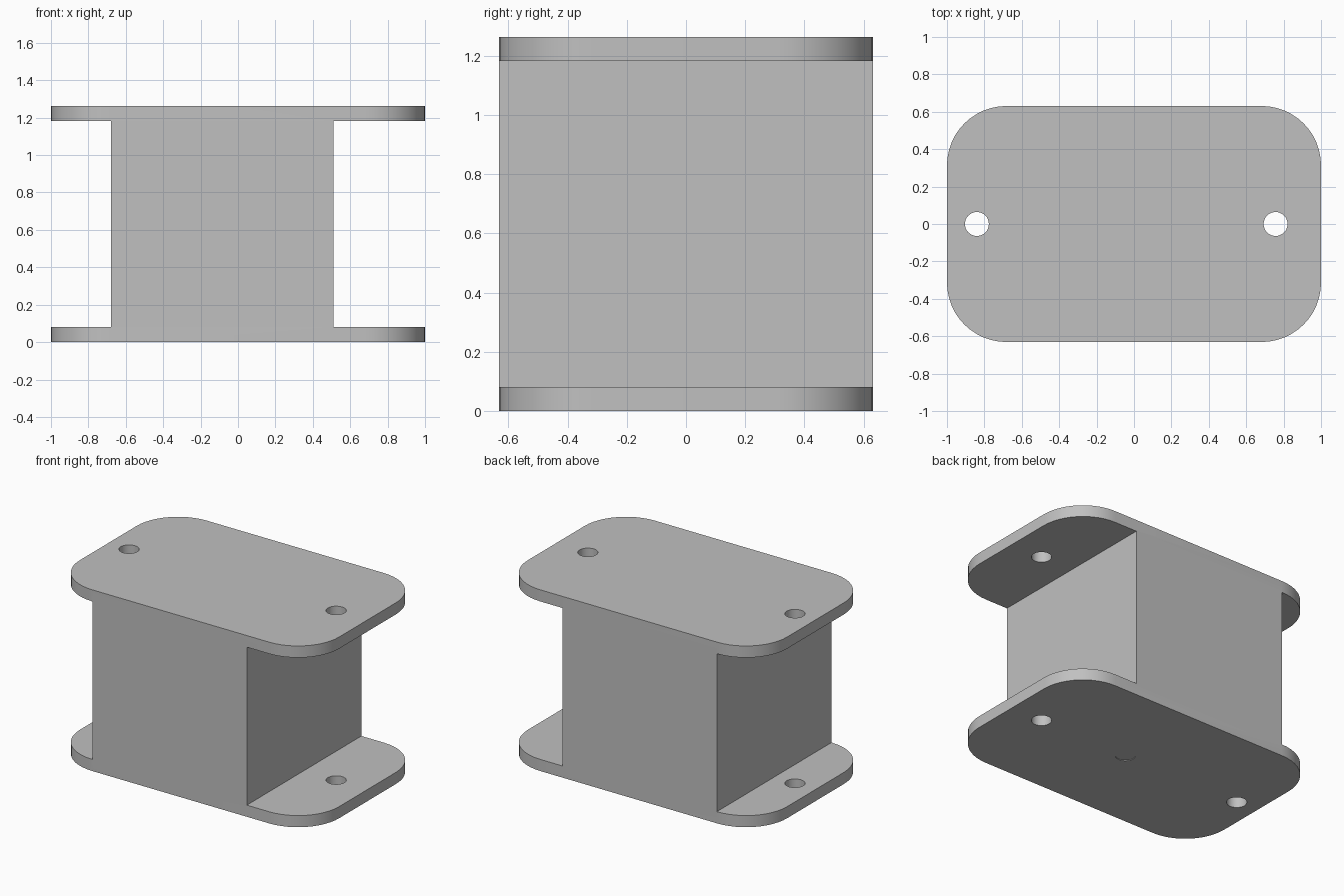
import bpy
import bmesh
from mathutils import Matrix

default = bpy.data.objects.get("Cube")
if default:
    bpy.data.objects.remove(default, do_unlink=True)

HEIGHT, PLATE, DEPTH = 1.263, 0.081, 0.631
WEB_LEFT, WEB_RIGHT = -0.68, 0.51
CORNER, HOLE = 0.318, 0.064

grey = bpy.data.materials.new("light grey")
grey.use_nodes = True
colour = (0.53, 0.53, 0.53, 1)
grey.diffuse_color = colour
grey.node_tree.nodes["Principled BSDF"].inputs["Base Color"].default_value = colour


def make_object(name, bm):
    mesh = bpy.data.meshes.new(name)
    bm.to_mesh(mesh)
    bm.free()
    mesh.materials.append(grey)
    obj = bpy.data.objects.new(name, mesh)
    bpy.context.collection.objects.link(obj)
    return obj


# Spool body: I-shaped profile extruded from front to back
low, high = PLATE, HEIGHT - PLATE
profile = [(-1, 0), (1, 0), (1, low), (WEB_RIGHT, low), (WEB_RIGHT, high), (1, high),
           (1, HEIGHT), (-1, HEIGHT), (-1, high), (WEB_LEFT, high), (WEB_LEFT, low), (-1, low)]
bm = bmesh.new()
face = bm.faces.new([bm.verts.new((x, -DEPTH, z)) for x, z in profile])
grown = bmesh.ops.extrude_face_region(bm, geom=[face])["geom"]
bmesh.ops.translate(bm, vec=(0, 2 * DEPTH, 0),
                    verts=[v for v in grown if isinstance(v, bmesh.types.BMVert)])

# Rounded upright corners of both flanges
corners = []
for e in bm.edges:
    a, b = (v.co for v in e.verts)
    if abs(a.x) > 0.99 and abs(a.x - b.x) < 0.01 and abs(a.y - b.y) < 0.01:
        corners.append(e)
bmesh.ops.bevel(bm, geom=corners, offset=CORNER, segments=12, profile=0.5, affect='EDGES')
bmesh.ops.recalc_face_normals(bm, faces=bm.faces)
body = make_object("flanged_body", bm)

# Bolt holes through both flanges, and a shallow round recess underneath
bm = bmesh.new()
for x, z, depth in ((-0.84, HEIGHT / 2, 2), (0.757, HEIGHT / 2, 2), (0.07, 0, 0.008)):
    bmesh.ops.create_cone(bm, cap_ends=True, segments=32, radius1=HOLE, radius2=HOLE,
                          depth=depth, matrix=Matrix.Translation((x, 0, z)))
cutter = make_object("hole_cutter", bm)
cutter.hide_render = True

cut = body.modifiers.new("holes", 'BOOLEAN')
cut.operation = 'DIFFERENCE'
cut.solver = 'EXACT'
cut.object = cutter
bpy.context.view_layer.objects.active = body
body.select_set(True)
bpy.ops.object.modifier_apply(modifier=cut.name)
bpy.data.objects.remove(cutter, do_unlink=True)

# Smooth rounded sides with crisp rims
bpy.ops.object.shade_smooth_by_angle(angle=0.6)
